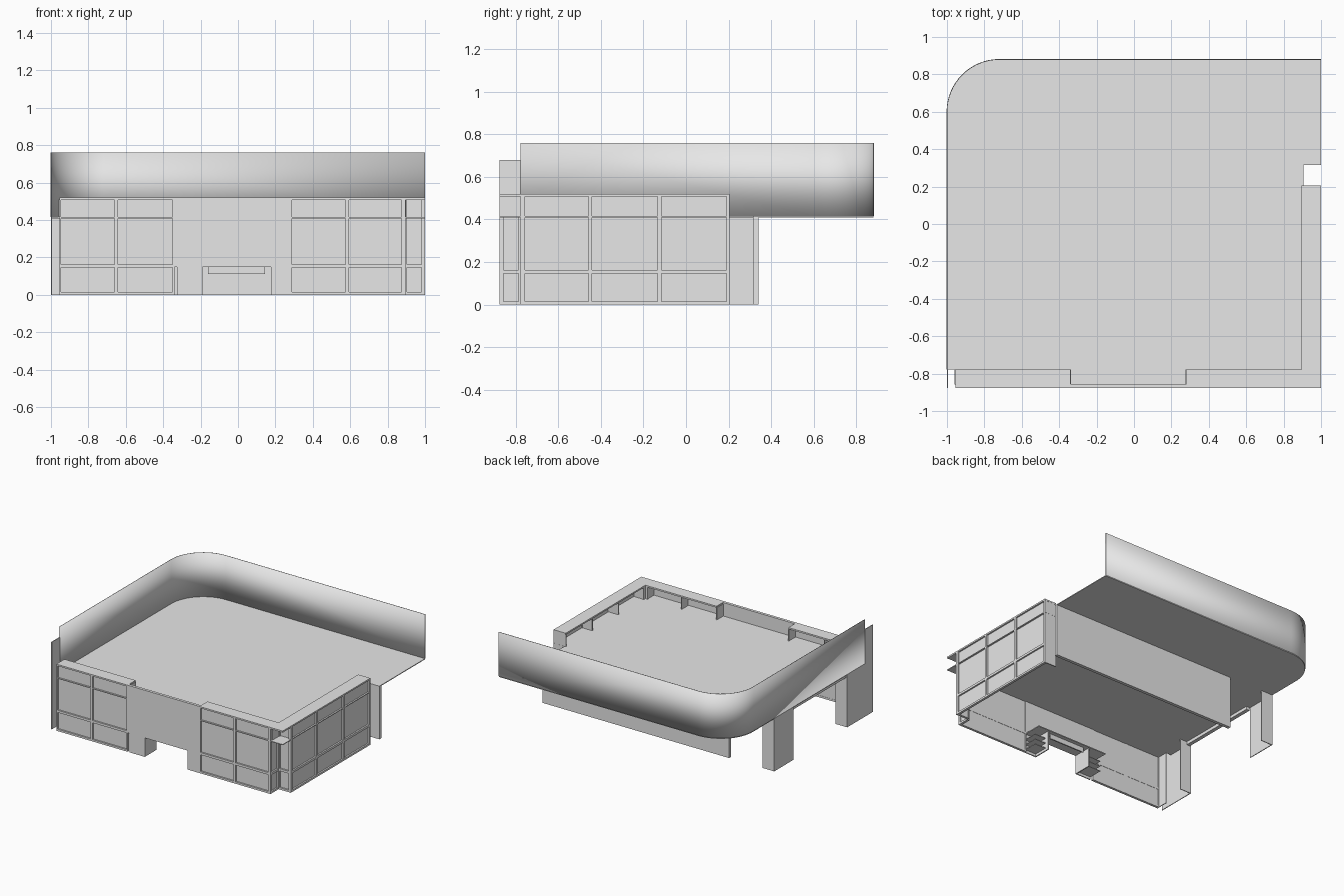
import bpy, bmesh, math
from mathutils import Vector

cube = bpy.data.objects.get("Cube")
if cube:
    bpy.data.objects.remove(cube, do_unlink=True)

grey = bpy.data.materials.new("plain_grey")
grey.use_nodes = True
grey.diffuse_color = (0.8, 0.8, 0.8, 1)
grey.node_tree.nodes["Principled BSDF"].inputs["Base Color"].default_value = (0.8, 0.8, 0.8, 1)

DECK, TOP, PARAPET = 0.415, 0.52, 0.76
FRONT, RECESS, LEFT, SIDE = -0.877, -0.777, -0.955, 0.895


def finish(name, bm):
    bmesh.ops.recalc_face_normals(bm, faces=bm.faces)
    mesh = bpy.data.meshes.new(name)
    bm.to_mesh(mesh)
    bm.free()
    ob = bpy.data.objects.new(name, mesh)
    mesh.materials.append(grey)
    bpy.context.collection.objects.link(ob)
    return ob


def add_box(bm, x, y, z):
    """Axis-aligned box given as three (low, high) ranges."""
    made = bmesh.ops.create_cube(bm, size=1)["verts"]
    for v in made:
        v.co = Vector([(r[0] + r[1]) / 2 + c * (r[1] - r[0])
                       for r, c in zip((x, y, z), v.co)])


def boxes(name, *parts):
    bm = bmesh.new()
    for p in parts:
        add_box(bm, *p)
    return finish(name, bm)


def slab(name, outline, z0, z1):
    bm = bmesh.new()
    face = bm.faces.new([bm.verts.new((x, y, z0)) for x, y in outline])
    up = bmesh.ops.extrude_face_region(bm, geom=[face])["geom"]
    for v in up:
        if isinstance(v, bmesh.types.BMVert):
            v.co.z = z1
    return finish(name, bm)


def glazed_wall(name, axis, plane, inward, columns):
    """Window grid along one axis: bars on the outer plane, glass set back."""
    bar = 0.009
    def place(u, depth, z):
        d = tuple(sorted((plane + inward * depth[0], plane + inward * depth[1])))
        return (u, d, z) if axis == "x" else (d, u, z)
    ends = (columns[0], columns[-1])
    frame = []
    for i, c in enumerate(columns):
        lo = c if i == 0 else c - bar
        hi = c if i == len(columns) - 1 else c + bar
        frame.append(place((lo, hi), (0, 0.02), (0, TOP)))
    for z in ((0, 0.015), (0.145, 0.163), (0.508, TOP)):
        frame.append(place(ends, (0, 0.019), z))
    boxes(name + "_frame", *frame)
    boxes(name + "_glass", place(ends, (0.012, 0.017), (0, TOP)))


# Roof deck with one rounded corner and a notch on the side
R = 0.28
arc = [(-1 + R - R * math.sin(a), 0.88 - R + R * math.cos(a))
       for a in (math.radians(90) * i / 16 for i in range(17))]
slab("roof_deck", [(-1, RECESS), (LEFT, RECESS), (LEFT, FRONT), (SIDE, FRONT),
                   (1, FRONT), (1, 0.205), (0.905, 0.205), (0.905, 0.315),
                   (1, 0.315), (1, 0.88)] + arc, DECK - 0.006, DECK)

# Thin parapet following the back, the curve and the left side
path = [(1, 0.88)] + arc + [(-1, RECESS)]
bm = bmesh.new()
low = [bm.verts.new((x, y, DECK)) for x, y in path]
high = [bm.verts.new((x, y, PARAPET)) for x, y in path]
for i in range(len(path) - 1):
    bm.faces.new((low[i], low[i + 1], high[i + 1], high[i]))
parapet = finish("parapet", bm)
thick = parapet.modifiers.new("thickness", "SOLIDIFY")
thick.thickness, thick.offset = 0.004, 0
bpy.ops.object.select_all(action="DESELECT")
parapet.select_set(True)
bpy.context.view_layer.objects.active = parapet
bpy.ops.object.shade_smooth_by_angle()

# Cornice: wide strip on both wings, narrow over the entrance
slab("cornice", [(LEFT, RECESS), (LEFT, FRONT), (1, FRONT), (1, 0.205),
                 (SIDE, 0.205), (SIDE, RECESS), (0.28, RECESS), (0.28, -0.855),
                 (-0.34, -0.855), (-0.34, RECESS)], TOP - 0.012, TOP)

# Window walls, with a stepped-in corner
front_left, front_right = [LEFT, -0.65, -0.34], [0.28, 0.585, SIDE]
side_columns = [RECESS, -0.45, -0.125, 0.2]
glazed_wall("front_left_windows", "x", FRONT, 1, front_left)
glazed_wall("front_right_windows", "x", FRONT, 1, front_right)
glazed_wall("side_windows", "y", 1, -1, side_columns)
glazed_wall("corner_front_window", "x", RECESS, 1, [SIDE, 1])
glazed_wall("corner_side_window", "y", SIDE, -1, [FRONT, RECESS])

# Fins carrying the cornice behind the windows
fins = [((x - 0.004, x + 0.004), (FRONT + 0.02, RECESS), (DECK, TOP - 0.01))
        for x in front_left + front_right]
fins += [((SIDE, 0.98), (y - 0.004, y + 0.004), (DECK, TOP - 0.01))
         for y in side_columns[1:-1]]
boxes("cornice_fins", *fins)

# Closing walls at the ends of the window rows
boxes("window_end_walls",
      ((SIDE, 1), (0.196, 0.204), (0, TOP)),
      ((LEFT, LEFT + 0.006), (FRONT, RECESS), (0, TOP)))

# Entrance: sign panel, soffit, header and two hollow piers with shelves
boxes("entrance_panel", ((-0.34, 0.28), (FRONT, -0.855), (0.148, TOP)))
boxes("entrance_soffit", ((-0.34, 0.28), (-0.855, -0.72), (0.148, 0.155)))
boxes("entrance_header", ((-0.16, 0.145), (-0.76, -0.75), (0.11, 0.148)))
for name, x0, x1, inner in (("left", -0.325, -0.195, -0.195), ("right", 0.18, 0.28, 0.18)):
    pier = [((x0, x1), (FRONT, FRONT + 0.008), (0, 0.148)),
            ((inner - 0.004, inner + 0.004), (FRONT, -0.73), (0, 0.148))]
    pier += [((x0, x1), (FRONT, -0.76), (z, z + 0.005)) for z in (0.02, 0.06, 0.1)]
    boxes("entrance_pier_" + name, *pier)

# Rear wall below the deck
boxes("rear_wall", ((-0.61, 1), (0.315, 0.34), (0, DECK)))

# Thin angled supports on the open side
boxes("rear_leg", ((-1, -0.994), (0.1, 0.34), (0, DECK)),
      ((-1, -0.9), (0.334, 0.34), (0, DECK)))
boxes("front_corner_wall", ((-1, -0.994), (FRONT, -0.56), (0, DECK)),
      ((-1, -0.994), (FRONT, RECESS), (DECK, 0.68)),
      ((-1, -0.9), (-0.566, -0.56), (0, DECK)))
boxes("side_beam", ((-0.99, -0.96), (-0.56, 0.1), (0.385, DECK - 0.002)))
